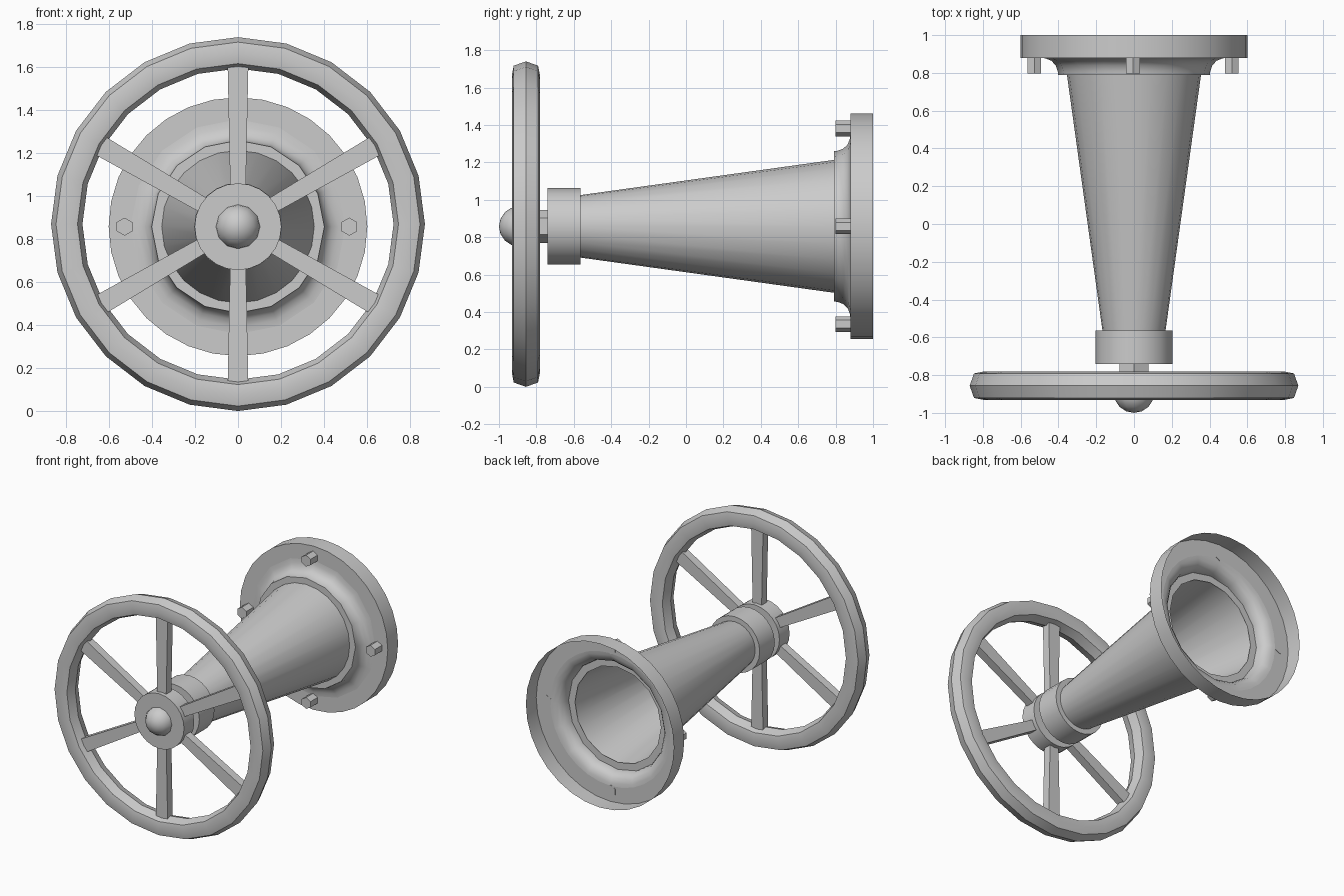
import bpy, bmesh, math

if "Cube" in bpy.data.objects:
    bpy.data.objects.remove(bpy.data.objects["Cube"])

AXIS_Z = 0.858   # height of the body axis
WHEEL_Z = 0.87   # height of the wheel axis


def finish(name, bm, smooth=True):
    bmesh.ops.recalc_face_normals(bm, faces=bm.faces)
    me = bpy.data.meshes.new(name)
    bm.to_mesh(me)
    bm.free()
    ob = bpy.data.objects.new(name, me)
    bpy.context.collection.objects.link(ob)
    if smooth:
        bpy.ops.object.select_all(action='DESELECT')
        ob.select_set(True)
        bpy.context.view_layer.objects.active = ob
        bpy.ops.object.shade_smooth_by_angle(angle=math.radians(35))
    return ob


def lathe(name, profile, sides, x=0, z=AXIS_Z, closed=False, smooth=True):
    """Spin (radius, y) points around the y axis; radius 0 makes a cap."""
    bm = bmesh.new()
    rings = []
    for r, y in profile:
        if r == 0:
            rings.append([bm.verts.new((x, y, z))] * sides)
        else:
            rings.append([bm.verts.new((x + r * math.sin(2 * math.pi * i / sides), y,
                                        z + r * math.cos(2 * math.pi * i / sides)))
                          for i in range(sides)])
    pairs = list(zip(rings, rings[1:]))
    if closed:
        pairs.append((rings[-1], rings[0]))
    for a, b in pairs:
        for i in range(sides):
            j = (i + 1) % sides
            bm.faces.new(list(dict.fromkeys((a[i], a[j], b[j], b[i]))))
    return finish(name, bm, smooth)


def cylinder(name, r, y0, y1, sides, smooth=True, **kw):
    return lathe(name, [(0, y0), (r, y0), (r, y1), (0, y1)], sides, smooth=smooth, **kw)


# wheel rim
section = [(0.073, 0), (0.05, 0.065), (0, 0.075), (-0.05, 0.065),
           (-0.073, 0), (-0.05, -0.065), (0, -0.075), (0.05, -0.065)]
rim = lathe("wheel_rim", [(0.797 + r, -0.856 + y) for r, y in section], 24,
            z=WHEEL_Z, closed=True)
for p in rim.data.polygons:
    p.use_smooth = True

# six tapered spokes
for k in range(6):
    a = math.radians(60 * k)
    bm = bmesh.new()
    bmesh.ops.create_cube(bm, size=1)
    for v in bm.verts:
        outer = v.co.z > 0
        w = v.co.x * (0.097 if outer else 0.07)
        d = 0.755 if outer else 0.12
        v.co = (w * math.cos(a) + d * math.sin(a), -0.856 + v.co.y * 0.06,
                WHEEL_Z - 0.005 - w * math.sin(a) + d * math.cos(a))
    finish("spoke", bm, False)

# hub, domed cap and hexagonal shaft
cylinder("wheel_hub", 0.202, -0.915, -0.797, 24)
dome = [(0.107 * math.sin(math.pi * i / 8), -0.893 - 0.107 * math.cos(math.pi * i / 8))
        for i in range(1, 8)]
lathe("hub_cap", [(0, -1.0)] + dome + [(0, -0.786)], 12)
cylinder("hex_shaft", 0.088, -0.82, -0.70, 6, smooth=False)

# collar and hollow tapered body
cylinder("collar", 0.204, -0.74, -0.565, 24)
lathe("tapered_body", [(0.167, -0.565), (0.355, 0.79)], 24)

# open flange: flared neck and rimmed plate
lathe("flange_neck", [(0.35, 0.79), (0.402, 0.79), (0.404, 0.81), (0.415, 0.84),
                      (0.437, 0.864), (0.47, 0.877), (0.50, 0.88)], 16)
lathe("flange", [(0.488, 0.88), (0.602, 0.88), (0.602, 1.0)], 32)

# four hexagonal bolts
for k in range(4):
    a = math.pi / 2 * k
    cylinder("flange_bolt", 0.042, 0.798, 0.882, 6, smooth=False,
             x=-0.005 + 0.523 * math.sin(a), z=AXIS_Z + 0.523 * math.cos(a))
